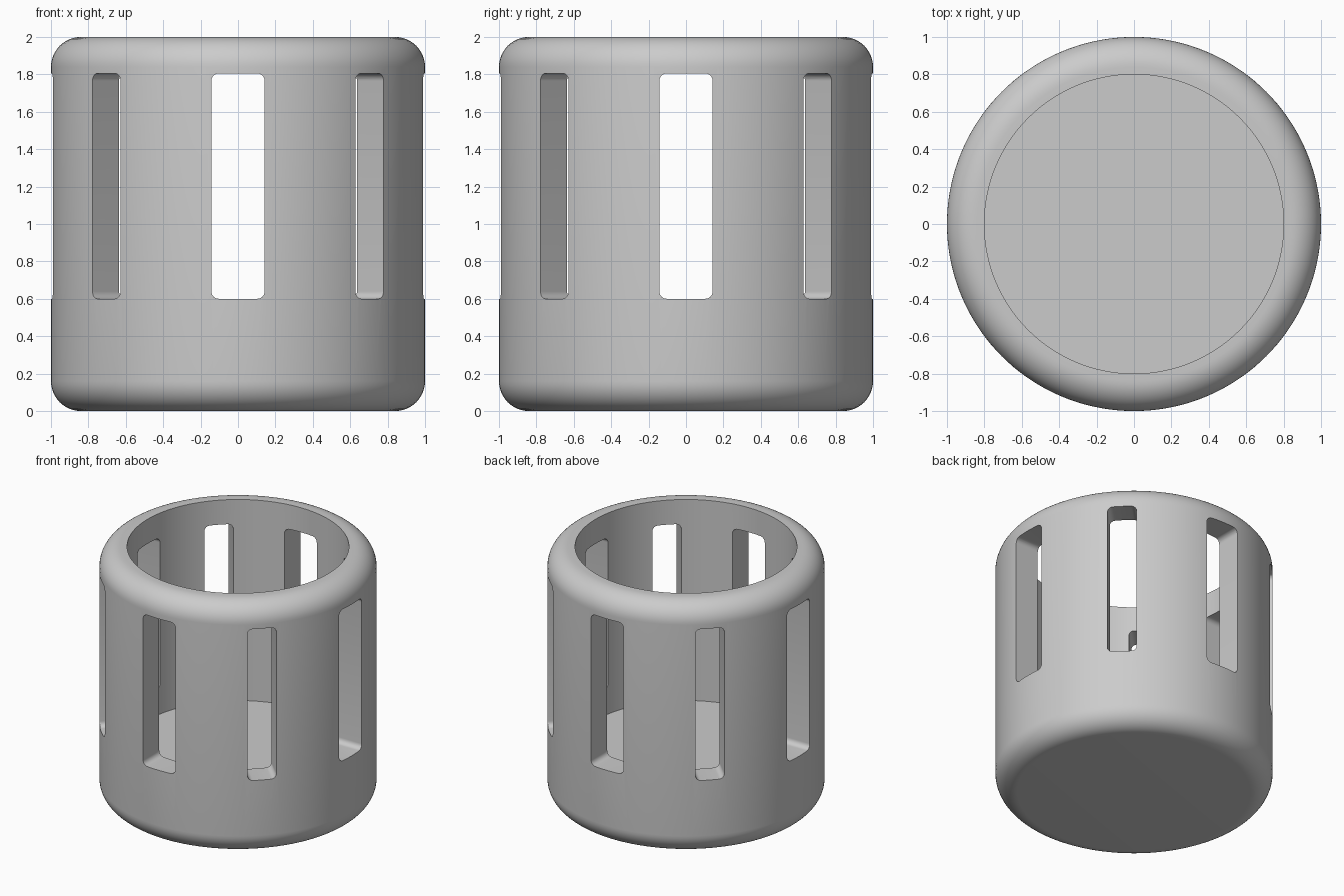
import bpy, bmesh, math
from mathutils import Matrix, Vector

if "Cube" in bpy.data.objects:
    bpy.data.objects.remove(bpy.data.objects["Cube"], do_unlink=True)

OUTER, INNER, HEIGHT, FLOOR = 1.0, 0.8, 2.0, 0.4
FILLET = 0.16
SLOT_LOW, SLOT_HIGH, SLOT_CORNER = 0.6, 1.805, 0.04
WIDE, NARROW = 0.285, 0.212

grey = bpy.data.materials.new("plain grey")
grey.use_nodes = True
grey.diffuse_color = (0.6, 0.6, 0.6, 1)
grey.node_tree.nodes["Principled BSDF"].inputs["Base Color"].default_value = (0.6, 0.6, 0.6, 1)


def arc(cx, cy, radius, start, steps):
    """Points of a quarter circle, counter-clockwise from start degrees."""
    angles = [math.radians(start + 90 * i / steps) for i in range(steps + 1)]
    return [(cx + radius * math.cos(a), cy + radius * math.sin(a)) for a in angles]


def make_object(name, bm):
    bmesh.ops.recalc_face_normals(bm, faces=bm.faces)
    mesh = bpy.data.meshes.new(name)
    bm.to_mesh(mesh)
    bm.free()
    mesh.materials.append(grey)
    obj = bpy.data.objects.new(name, mesh)
    bpy.context.collection.objects.link(obj)
    return obj


# Cup: thick wall, rounded outer edges, solid floor
profile = [(0, 0)]
profile += arc(OUTER - FILLET, FILLET, FILLET, 270, 12)
profile += arc(OUTER - FILLET, HEIGHT - FILLET, FILLET, 0, 12)
profile += [(INNER, HEIGHT), (INNER, FLOOR), (0, FLOOR)]
bm = bmesh.new()
verts = [bm.verts.new((r, 0, z)) for r, z in profile]
edges = [bm.edges.new(pair) for pair in zip(verts, verts[1:])]
bmesh.ops.spin(bm, geom=verts + edges, cent=(0, 0, 0), axis=(0, 0, 1),
               angle=math.tau, steps=144)
bmesh.ops.remove_doubles(bm, verts=bm.verts, dist=0.0001)
cup = make_object("slotted_cup", bm)

# Slot cutters: rounded bars around the wall, alternating wide and narrow
bm = bmesh.new()
for i in range(8):
    half = (WIDE if i % 2 == 0 else NARROW) / 2 - SLOT_CORNER
    low, high = SLOT_LOW + SLOT_CORNER, SLOT_HIGH - SLOT_CORNER
    outline = []
    for k, (y, z) in enumerate([(half, high), (-half, high), (-half, low), (half, low)]):
        outline += arc(y, z, SLOT_CORNER, 90 * k, 6)
    turn = Matrix.Rotation(i * math.pi / 4, 3, "Z")
    face = bm.faces.new([bm.verts.new(turn @ Vector((0.6, y, z))) for y, z in outline])
    grown = bmesh.ops.extrude_face_region(bm, geom=[face], use_keep_orig=True)["geom"]
    bmesh.ops.translate(bm, vec=turn @ Vector((0.6, 0, 0)),
                        verts=[g for g in grown if isinstance(g, bmesh.types.BMVert)])
cutter = make_object("slot_cutter", bm)
cutter.hide_render = True

# Cut the slots, then discard the cutter
bpy.ops.object.select_all(action="DESELECT")
bpy.context.view_layer.objects.active = cup
cup.select_set(True)
cut = cup.modifiers.new("slots", "BOOLEAN")
cut.operation = "DIFFERENCE"
cut.solver = "EXACT"
cut.object = cutter
bpy.ops.object.modifier_apply(modifier=cut.name)
bpy.data.objects.remove(cutter, do_unlink=True)
bpy.ops.object.shade_smooth_by_angle(angle=math.radians(30))
